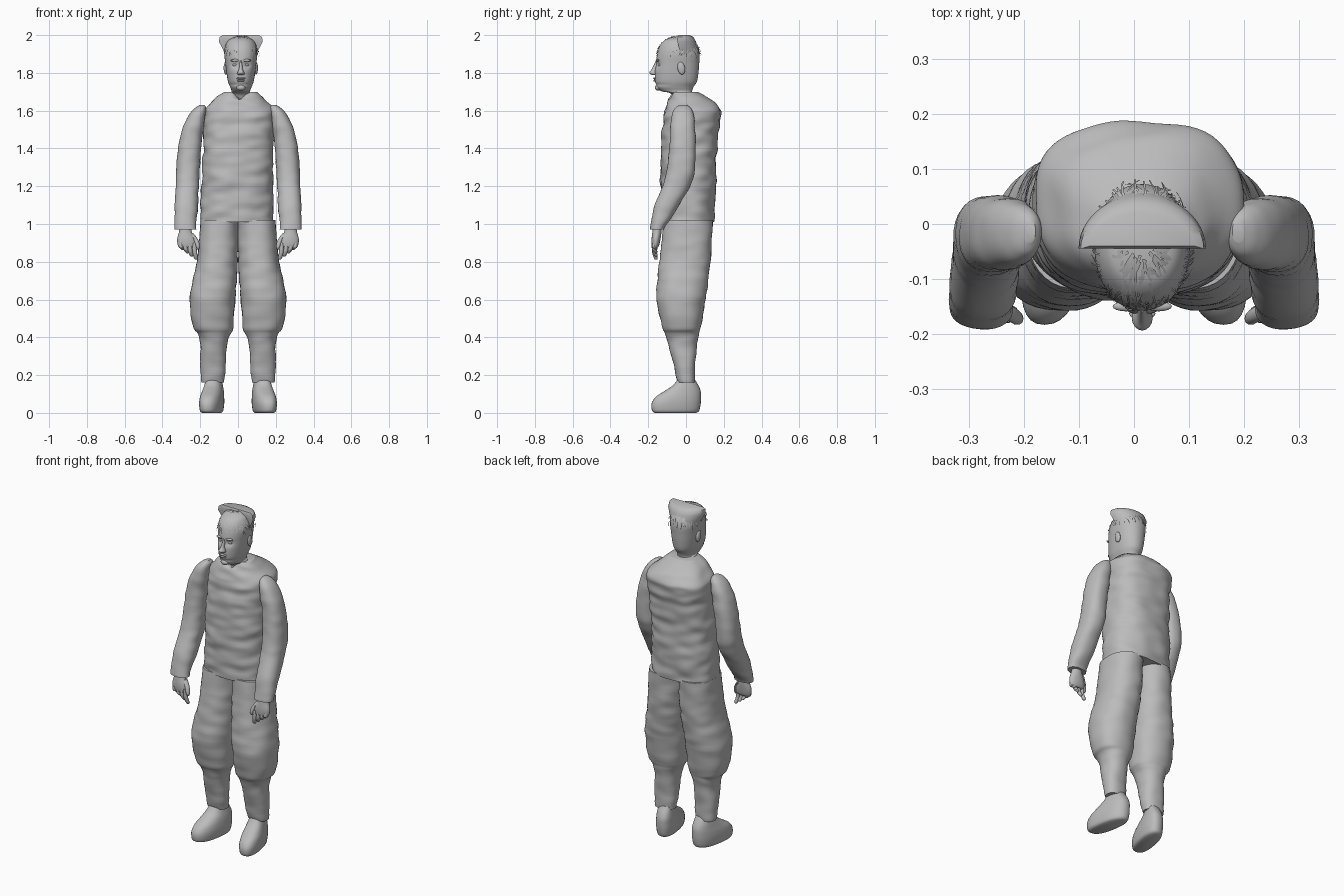
import bpy, bmesh, math, random
from mathutils import Vector, noise

random.seed(4)
cube = bpy.data.objects.get("Cube")
if cube:
    bpy.data.objects.remove(cube, do_unlink=True)

GREY = (0.5, 0.5, 0.5, 1)
mat = bpy.data.materials.new("plain grey")
mat.use_nodes = True
mat.diffuse_color = GREY
mat.node_tree.nodes["Principled BSDF"].inputs["Base Color"].default_value = GREY


def finish(name, bm, angle=45, recalc=True):
    if recalc:
        bmesh.ops.recalc_face_normals(bm, faces=bm.faces)
    mesh = bpy.data.meshes.new(name)
    bm.to_mesh(mesh)
    bm.free()
    mesh.materials.append(mat)
    ob = bpy.data.objects.new(name, mesh)
    bpy.context.collection.objects.link(ob)
    bpy.ops.object.select_all(action='DESELECT')
    ob.select_set(True)
    bpy.context.view_layer.objects.active = ob
    bpy.ops.object.shade_smooth_by_angle(angle=math.radians(angle))
    return ob


def smooth_path(rings, steps):
    """Catmull-Rom interpolation through the cross-sections."""
    out = []
    for i in range(len(rings) - 1):
        p1, p2 = rings[i], rings[i + 1]
        p0, p3 = rings[max(i - 1, 0)], rings[min(i + 2, len(rings) - 1)]
        for k in range(steps):
            t = k / steps
            out.append([0.5 * (2 * b + (c - a) * t + (2 * a - 5 * b + 4 * c - d) * t * t
                               + (3 * b - a - 3 * c + d) * t ** 3)
                        for a, b, c, d in zip(p0, p1, p2, p3)])
    return out + [rings[-1]]


def loft(name, rings, side=1, n=32, steps=4, power=2.0, wrinkle=0, shear=0, shape=None):
    """Stack of rounded cross-sections given as (z, x min, x max, y min, y max)."""
    bm = bmesh.new()
    loops = []
    for z, x0, x1, y0, y1 in smooth_path(rings, steps):
        loop = []
        for i in range(n):
            a = math.tau * i / n
            c, s = math.cos(a), math.sin(a)
            u = math.copysign(abs(c) ** (2 / power), c)
            v = math.copysign(abs(s) ** (2 / power), s)
            p = Vector(((x0 + x1) / 2 + u * (x1 - x0) / 2, (y0 + y1) / 2 + v * (y1 - y0) / 2, z))
            p += Vector((c, s, 0)) * wrinkle * noise.noise(Vector((p.x * 10, p.y * 10, z * 22)))
            p.x -= shear * p.y
            if shape:
                p = shape(p)
            loop.append(bm.verts.new((p.x * side, p.y, p.z)))
        loops.append(loop)
    for lo, hi in zip(loops, loops[1:]):
        for i in range(n):
            j = (i + 1) % n
            bm.faces.new((lo[i], lo[j], hi[j], hi[i]))
    bm.faces.new(loops[0])
    bm.faces.new(loops[-1])
    return finish(name, bm)


def blob(name, centre, size, tilt=0):
    bpy.ops.mesh.primitive_uv_sphere_add(segments=16, ring_count=10, location=centre,
                                         rotation=(tilt, 0, 0))
    ob = bpy.context.object
    ob.name = name
    ob.scale = size
    ob.data.materials.append(mat)
    bpy.ops.object.shade_smooth()


# Jacket body with a small V neckline
def neckline(p):
    if p.z > 1.66 and p.y < 0:
        p.z -= 0.045 * max(0, 1 - abs(p.x - 0.01) / 0.04) * (p.z - 1.66) / 0.04
    return p


loft("jacket", [
    (1.01, -.20, .185, -.125, .145), (1.15, -.195, .185, -.13, .155),
    (1.3, -.188, .185, -.135, .16), (1.45, -.182, .187, -.13, .17),
    (1.55, -.18, .195, -.12, .182), (1.605, -.175, .195, -.11, .182),
    (1.66, -.13, .145, -.09, .13), (1.70, -.075, .095, -.065, .06)],
    n=64, steps=10, power=2.5, wrinkle=0.01, shape=neckline)

# Limbs, built once per side
for side, word in ((1, "left"), (-1, "right")):
    loft(word + "_sleeve", [
        (.97, .222, .336, -.19, -.115), (1.0, .221, .337, -.187, -.10),
        (1.1, .212, .334, -.165, -.035), (1.2, .206, .331, -.125, .02),
        (1.28, .203, .328, -.102, .045), (1.4, .196, .318, -.088, .052),
        (1.5, .184, .295, -.083, .05), (1.58, .172, .258, -.075, .04),
        (1.615, .17, .225, -.058, .022), (1.63, .178, .20, -.035, .005)],
        side, steps=6, power=2.3, wrinkle=0.005)
    loft(word + "_trouser_leg", [
        (.16, .072, .195, -.042, .045), (.25, .066, .20, -.065, .05),
        (.37, .056, .20, -.095, .06), (.42, .035, .215, -.11, .068),
        (.46, .024, .24, -.128, .08), (.6, .014, .256, -.155, .102),
        (.7, .006, .24, -.152, .118), (.8, .002, .218, -.14, .13),
        (.9, -.002, .208, -.128, .137), (1.02, -.002, .198, -.12, .138)],
        side, n=40, steps=6, power=2.3, wrinkle=0.006)
    loft(word + "_shoe", [
        (0, .085, .175, -.165, .055), (.012, .075, .185, -.18, .07),
        (.05, .07, .19, -.182, .078), (.085, .072, .188, -.16, .08),
        (.115, .076, .182, -.115, .078), (.145, .082, .176, -.07, .066),
        (.18, .088, .168, -.042, .045)],
        side, power=2.4, shear=0.18)
    # Hand: palm, four curled fingers and a thumb
    loft(word + "_palm", [
        (1.0, .25, .308, -.175, -.13), (.96, .245, .312, -.178, -.13),
        (.92, .225, .322, -.182, -.135), (.885, .222, .318, -.18, -.143),
        (.872, .235, .305, -.172, -.152)], side, n=20)
    for i in range(4):
        x = .304 - i * .024
        tip = .862 - i * .017
        loft(f"{word}_finger_{i + 1}", [
            (.90, x - .012, x + .012, -.179, -.154),
            ((.89 + tip) / 2, x - .015, x + .009, -.18, -.156),
            (tip + .008, x - .021, x + .001, -.17, -.149),
            (tip, x - .015, x - .007, -.163, -.155)], side, n=10, steps=3)
    loft(word + "_thumb", [
        (.95, .235, .262, -.165, -.135), (.915, .21, .236, -.178, -.15),
        (.88, .201, .223, -.184, -.16), (.865, .208, .216, -.176, -.168)], side, n=10, steps=3)

# Neck and head, with eye hollows pressed into the face
MID = 0.015


def face(p):
    if p.y < -0.08:
        for e in (-1, 1):
            d = ((p.x - MID - e * .03) / .02) ** 2 + ((p.z - 1.842) / .016) ** 2
            p.y += 0.012 * math.exp(-d)
        p.y += 0.005 * math.exp(-((p.z - 1.738) / .008) ** 2)
    return p


loft("head", [
    (1.6, -.045, .075, -.05, .045), (1.685, -.042, .072, -.075, .032),
    (1.703, -.034, .064, -.13, .032), (1.725, -.042, .072, -.157, .04),
    (1.755, -.053, .083, -.164, .058), (1.80, -.061, .091, -.165, .066),
    (1.85, -.067, .097, -.16, .07), (1.90, -.072, .102, -.152, .072),
    (1.945, -.066, .096, -.138, .06), (1.975, -.048, .078, -.11, .035),
    (1.988, -.015, .045, -.07, .0)], n=64, steps=7, power=2.15, shape=face)
loft("nose", [
    (1.788, .008, .022, -.175, -.15), (1.792, -.003, .033, -.186, -.15),
    (1.803, -.003, .033, -.194, -.15), (1.82, .005, .025, -.182, -.15),
    (1.85, .008, .022, -.166, -.14), (1.865, .01, .02, -.16, -.14)], n=16)
blob("upper_lip", (MID, -.163, 1.771), (.024, .011, .006))
blob("lower_lip", (MID, -.162, 1.759), (.020, .011, .006))
blob("chin", (MID, -.148, 1.722), (.024, .017, .016))
for e, word in ((1, "left"), (-1, "right")):
    blob(word + "_eye", (MID + e * .03, -.136, 1.842), (.014, .012, .008))
    blob(word + "_brow", (MID + e * .03, -.15, 1.866), (.024, .009, .007))
    blob(word + "_ear", (MID + e * .08, -.025, 1.825), (.011, .02, .034), 0.2)

# Flared crescent of hair wrapping the crown from ear to ear
bm = bmesh.new()
rows = []
COUNT = 24
for z, rx, ry, front in ((1.87, .082, .095, -.03), (1.92, .092, .1, -.035),
                         (1.965, .116, .098, -.045), (1.99, .112, .085, -.045),
                         (2.0, .095, .06, -.04)):
    rows.append([bm.verts.new((MID + rx * math.cos(math.pi * i / COUNT),
                               front + ry * math.sin(math.pi * i / COUNT), z))
                 for i in range(COUNT + 1)])
for lo, hi in zip(rows, rows[1:]):
    for i in range(COUNT):
        bm.faces.new((lo[i], lo[i + 1], hi[i + 1], hi[i]))
    bm.faces.new((lo[0], hi[0], hi[-1], lo[-1]))
bm.faces.new(rows[0])
bm.faces.new(rows[-1])
finish("crown_hair", bm)

# Loose strands crossing over the front and the back of the skull
bm = bmesh.new()
for k in range(210):
    front = k % 3 > 0
    heading = (-1 if front else 1) * math.pi / 2 + random.uniform(-1.35, 1.35)
    start = random.uniform(0.15, 0.95)
    twist = random.uniform(-0.5, 0.5)
    lift = random.uniform(1.0, 1.06)
    last = None
    for step in range(6):
        t = step / 5
        polar = start + t * random.uniform(0.55, 0.7)
        az = heading + twist * t
        out = Vector((math.cos(az) * math.sin(polar), math.sin(az) * math.sin(polar),
                      math.cos(polar)))
        p = Vector((MID + .094 * out.x * lift, -.038 + .117 * out.y * lift,
                    1.885 + .108 * out.z * lift))
        w = Vector((-math.sin(az), math.cos(az), 0)) * .0028 * (1 - .5 * t)
        pair = bm.verts.new(p - w), bm.verts.new(p + w)
        if last:
            bm.faces.new((last[0], pair[0], pair[1], last[1]))
        last = pair
finish("hair_strands", bm, recalc=False)
